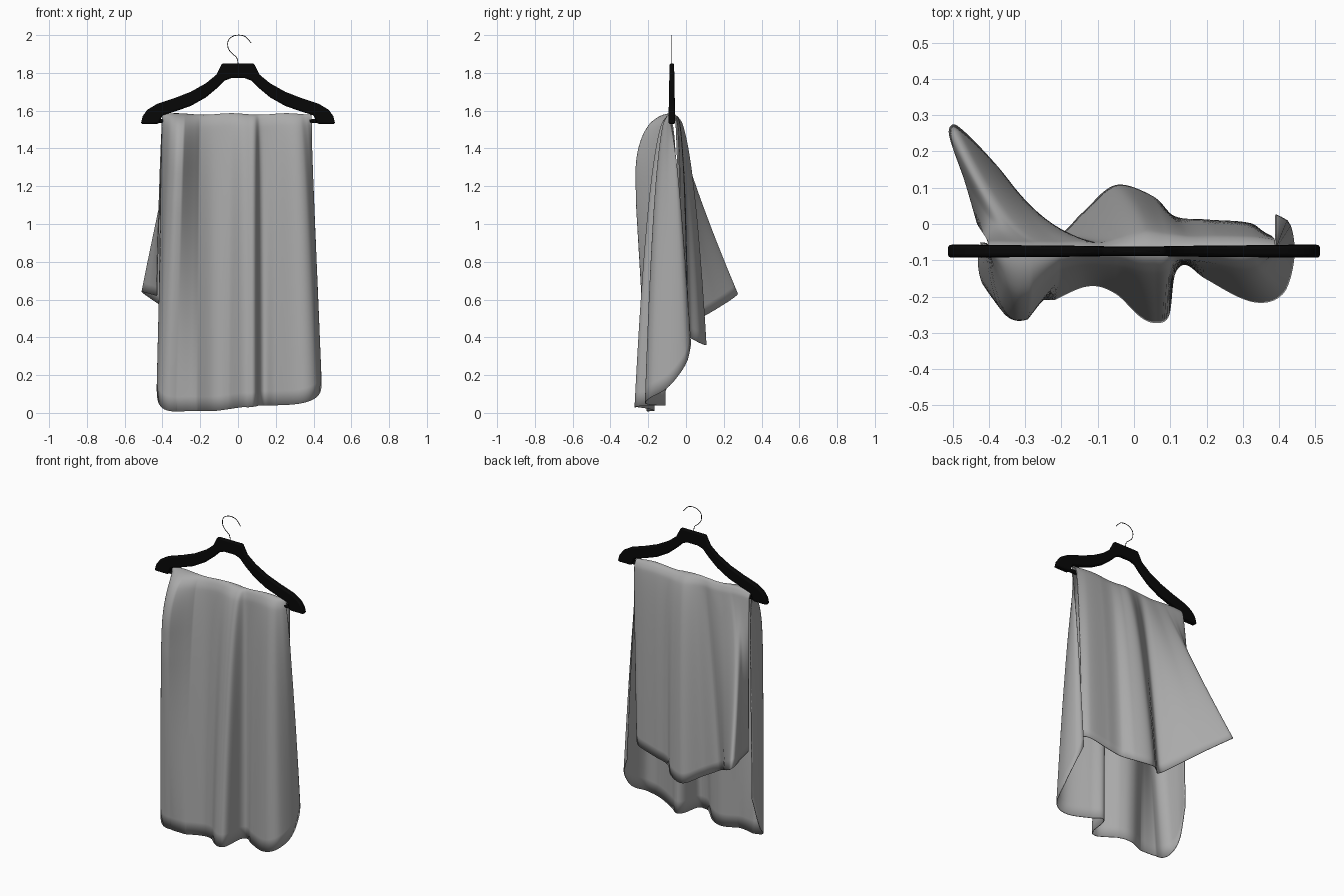
import bpy, bmesh, math

if "Cube" in bpy.data.objects:
    bpy.data.objects.remove(bpy.data.objects["Cube"])

Y0 = -0.075          # plane of the hanger
RIDGE = 1.58         # height of the fold over the bar


def material(name, rgb):
    m = bpy.data.materials.new(name)
    m.diffuse_color = (*rgb, 1)
    m.use_nodes = True
    m.node_tree.nodes["Principled BSDF"].inputs["Base Color"].default_value = m.diffuse_color
    return m


grey = material("grey cloth", (0.40, 0.40, 0.40))
black = material("black lacquer", (0.002, 0.002, 0.002))
steel = material("dark steel", (0.03, 0.03, 0.03))


def finish(bm, name, mat):
    bmesh.ops.recalc_face_normals(bm, faces=bm.faces)
    me = bpy.data.meshes.new(name)
    bm.to_mesh(me)
    bm.free()
    me.materials.append(mat)
    ob = bpy.data.objects.new(name, me)
    bpy.context.collection.objects.link(ob)
    return ob


def smooth(ob, angle):
    bpy.ops.object.select_all(action='DESELECT')
    ob.select_set(True)
    bpy.context.view_layer.objects.active = ob
    bpy.ops.object.shade_smooth_by_angle(angle=math.radians(angle))


def tube(name, pts, radius, mat, kind='POLY'):
    cu = bpy.data.curves.new(name, 'CURVE')
    cu.dimensions = '3D'
    cu.bevel_depth = radius
    cu.bevel_resolution = 3
    cu.use_fill_caps = True
    sp = cu.splines.new(kind)
    sp.points.add(len(pts) - 1)
    for p, c in zip(sp.points, pts):
        p.co = (*c, 1)
    if kind == 'NURBS':
        sp.use_endpoint_u = True
        sp.order_u = 3
        sp.resolution_u = 8
    cu.materials.append(mat)
    ob = bpy.data.objects.new(name, cu)
    bpy.context.collection.objects.link(ob)


# Hanger body: mirrored half outline, extruded, slimmer at the top, rounded
half = [(0.085, 1.85), (0.115, 1.79), (0.17, 1.745), (0.25, 1.70), (0.34, 1.665),
        (0.43, 1.635), (0.48, 1.605), (0.505, 1.57), (0.515, 1.53), (0.42, 1.53),
        (0.40, 1.575), (0.33, 1.597), (0.25, 1.625), (0.17, 1.67), (0.11, 1.72),
        (0.07, 1.76), (0.035, 1.772)]
outline = half + [(-x, z) for x, z in reversed(half)]
bm = bmesh.new()
face = bm.faces.new([bm.verts.new((x, -1, z)) for x, z in outline])
ext = bmesh.ops.extrude_face_region(bm, geom=[face])
for v in ext['geom']:
    if isinstance(v, bmesh.types.BMVert):
        v.co.y = 1
for v in bm.verts:
    v.co.y = Y0 + v.co.y * (0.018 - 0.006 * (v.co.z - 1.53) / 0.32)
bmesh.ops.triangulate(bm, faces=[f for f in bm.faces if len(f.verts) > 4])
hanger = finish(bm, "hanger_body", black)
bev = hanger.modifiers.new("round", 'BEVEL')
bev.width = 0.009
bev.segments = 3
bev.limit_method = 'ANGLE'
bev.angle_limit = math.radians(50)
smooth(hanger, 40)

# Trouser bar and wire hook
tube("hanger_bar", [(-0.5, Y0, 1.545), (0.5, Y0, 1.545)], 0.012, black)
wire = [(0, 1.84), (0, 1.88), (-0.03, 1.90), (-0.055, 1.93), (-0.055, 1.975), (-0.02, 2.0),
        (0.025, 2.0), (0.05, 1.985), (0.07, 1.957)]
tube("hook", [(x, Y0, z) for x, z in wire], 0.002, steel, 'NURBS')

# Cloth hems: position along the bar, hem x, y, z, and power of the flare
front = [(0, -.42, -.04, .30, .5), (.03, -.428, -.12, .12, .4), (.07, -.412, -.21, .04, .4),
         (.12, -.36, -.25, .01, .4), (.22, -.25, -.22, .01, .42), (.34, -.13, -.17, .01, .55),
         (.45, -.05, -.19, .02, .55), (.53, .02, -.255, .03, .5), (.58, .06, -.27, .03, .5),
         (.62, .095, -.25, .035, .5), (.65, .11, -.14, .04, .6), (.68, .14, -.11, .04, .6),
         (.76, .20, -.15, .04, .6), (.86, .33, -.213, .05, .5), (.92, .41, -.19, .08, .5),
         (.96, .44, -.09, .14, .6), (.985, .428, .0, .26, .6), (1, .39, .025, .36, .6)]
back = [(0, -.43, .0, .62, .7), (.09, -.465, .12, .63, 1.0), (.17, -.508, .25, .64, 1.2),
        (.20, -.49, .27, .625, 1.2), (.27, -.38, .16, .55, 1.1), (.35, -.27, .02, .47, .8),
        (.40, -.21, -.03, .43, .7), (.47, -.14, .03, .40, .55), (.55, -.05, .105, .36, .5),
        (.62, .05, .075, .37, .5), (.70, .11, .02, .40, .45), (.80, .20, .01, .42, .4),
        (.92, .32, .0, .45, .4), (1, .36, -.03, .46, .4)]


def sample(rows, u):
    """Smooth cubic through the hem rows."""
    n = len(rows)
    i = max(k for k in range(n - 1) if rows[k][0] <= u + 1e-9)

    def slope(k, c):
        a, b = rows[max(k - 1, 0)], rows[min(k + 1, n - 1)]
        return (b[c] - a[c]) / (b[0] - a[0])
    h = rows[i + 1][0] - rows[i][0]
    s = (u - rows[i][0]) / h
    return [(2*s**3 - 3*s*s + 1) * rows[i][c] + (s**3 - 2*s*s + s) * h * slope(i, c)
            + (3*s*s - 2*s**3) * rows[i + 1][c] + (s**3 - s*s) * h * slope(i + 1, c)
            for c in range(1, 5)]


def drape(rows, side, u, t):
    """Point at fraction t of the fall from the bar to the hem."""
    x, y, z, p = sample(rows, u)
    top_x = -0.40 + 0.79 * u
    ridge = RIDGE + 0.004 * math.sin(u * 17)
    f = t ** p
    if side < 0:
        # the left front fold puffs out near the bar and tucks in at the hem
        w = min(1, max(0, (0.25 - u) / 0.1))
        puff = math.sqrt(1 - (1 - min(1, t / 0.2)) ** 2)
        puff *= 1 - 0.3 * max(0, t - 0.3) / 0.7
        f += w * (puff - f)
    round_off = side * 0.018 * min(1, math.sqrt(t * 30)) * (1 - t)
    return (top_x + (x - top_x) * t ** 0.75,
            Y0 + (y - Y0) * f + round_off,
            ridge + (z - ridge) * t)


# Draped cloth: one sheet from front hem over the bar to back hem
NU, NV = 180, 40
bm = bmesh.new()
grid = []
for i in range(NU + 1):
    u = i / NU
    col = [drape(front, -1, u, (j / NV) ** 2) for j in range(NV, 0, -1)]
    col += [drape(back, 1, u, (j / NV) ** 2) for j in range(NV + 1)]
    grid.append([bm.verts.new(c) for c in col])
for a, b in zip(grid, grid[1:]):
    for j in range(len(a) - 1):
        bm.faces.new((a[j], b[j], b[j + 1], a[j + 1]))
cloth = finish(bm, "draped_cloth", grey)
sol = cloth.modifiers.new("thickness", 'SOLIDIFY')
sol.thickness = 0.005
sol.offset = 0
smooth(cloth, 60)
